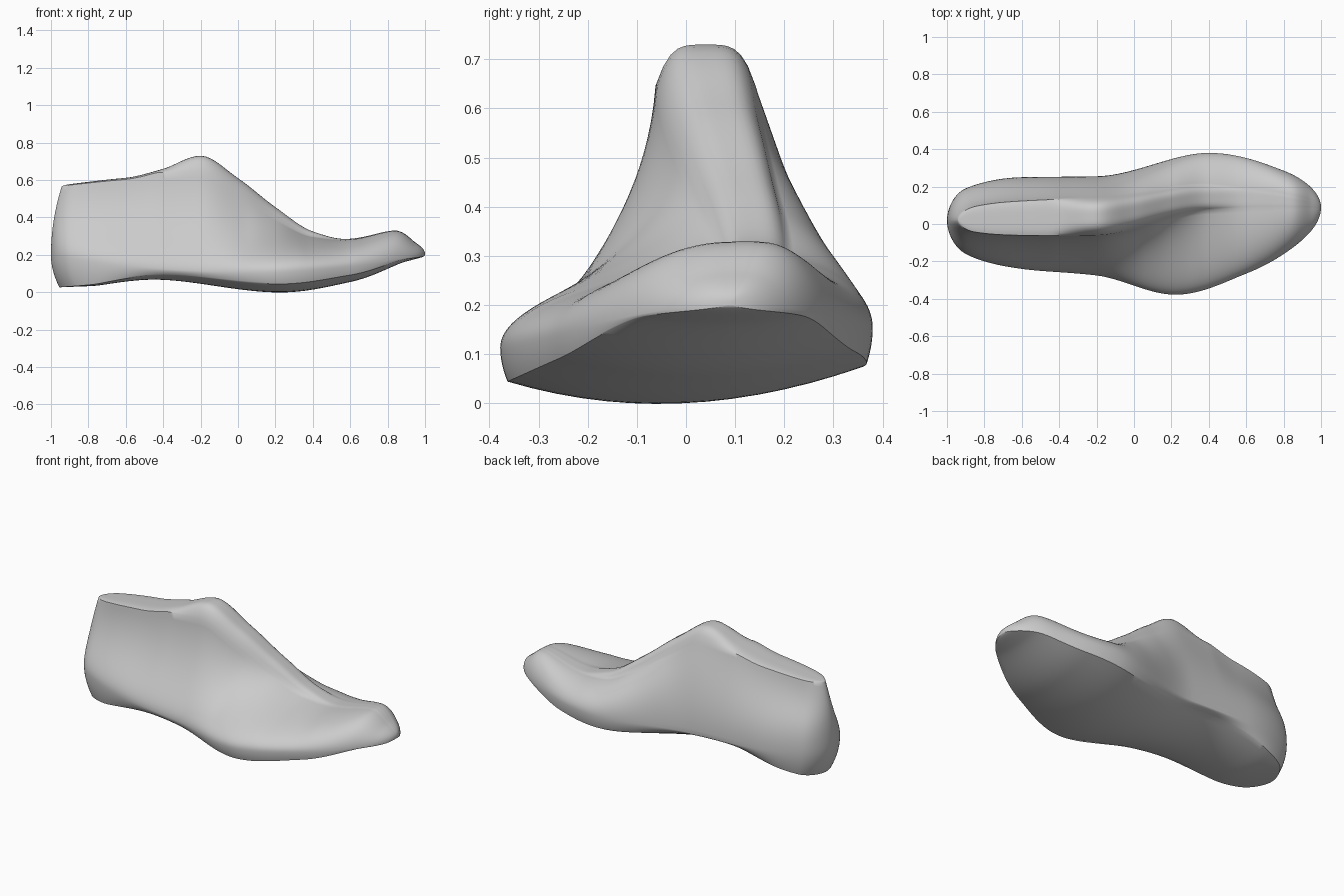
import bpy, bmesh, math

cube = bpy.data.objects.get("Cube")
if cube:
    bpy.data.objects.remove(cube, do_unlink=True)

# Guide curves along the length, each a few (x, value) points
low_outline = [(-1, .02), (-.9, -.16), (-.6, -.24), (-.2, -.275), (.22, -.378), (.6, -.265), (.9, -.085), (1, .09)]
high_outline = [(-1, .02), (-.9, .19), (-.6, .25), (-.2, .255), (.4, .38), (.8, .285), (1, .09)]
top_line = [(-1, .565), (-.6, .612), (-.4, .66), (-.2, .73), (0, .61), (.2, .455), (.4, .325), (.57, .285),
            (.84, .33), (.95, .265), (1, .205)]
bottom_line = [(-1, .025), (-.8, .035), (-.45, .07), (.23, 0), (.6, .055), (.9, .165), (1, .2)]
crest_line = [(-1, .02), (-.2, .04), (.4, .14), (1, .09)]
crest_width = [(-1, 0), (-.9, .068), (-.5, .095), (-.2, .1), (.2, .08), (.6, .05), (1, 0)]
crown_drop = [(-1, .004), (-.45, .01), (-.2, .08), (.1, .07), (.6, .003), (1, 0)]


def clamp(value, low, high):
    return min(max(value, low), high)


def follow(guide, angle):
    """Monotone cubic through a guide; the angular parameter rounds off both ends."""
    points = [(math.acos(-x), v) for x, v in guide]
    secants = [(b[1] - a[1]) / (b[0] - a[0]) for a, b in zip(points, points[1:])]
    slopes = [2 * p * q / (p + q) if p * q > 0 else 0 for p, q in zip(secants, secants[1:])]
    slopes = [secants[0], *slopes, secants[-1]]
    i = max(j for j in range(len(secants)) if points[j][0] <= angle)
    (xa, ya), (xb, yb) = points[i], points[i + 1]
    h = xb - xa
    s = (angle - xa) / h
    r = 1 - s
    ease = s * s * (3 - 2 * s)
    return ya + (yb - ya) * ease + h * s * r * (slopes[i] * r - slopes[i + 1] * s)


def bezier(a, b, c, d, steps):
    """Points of a cubic curve, without its last point."""
    points = []
    for i in range(steps):
        s = i / steps
        r = 1 - s
        points.append([r ** 3 * p + 3 * r * s * (r * q + s * u) + s ** 3 * v
                       for p, q, u, v in zip(a, b, c, d)])
    return points


def flank(rim, wide, edge, steep, bulge):
    """One side wall, from the crest rim over the widest point to the sole edge."""
    span, drop, fall = wide[0] - rim[0], rim[1] - wide[1], wide[1] - edge[1]
    shoulder = (rim[0] + (1 - steep) * span * .6, rim[1] - steep * drop * .7)
    swell = (wide[0], wide[1] + min(drop / 2, bulge))
    tuck = (wide[0], wide[1] - fall * .4)
    turn = ((wide[0] + edge[0]) / 2, edge[1] + fall / 4)
    return bezier(rim, shoulder, swell, wide, 24) + bezier(wide, tuck, turn, edge, 8) + [edge]


def section(angle):
    """Closed cross-section at one station."""
    x = -math.cos(angle)
    taper = 1 - x * x
    low, high = follow(low_outline, angle), follow(high_outline, angle)
    top, bottom = follow(top_line, angle), follow(bottom_line, angle)
    crest, half = follow(crest_line, angle), follow(crest_width, angle)
    crown = follow(crown_drop, angle)
    middle = (low + high) / 2
    reach = (high - low) / 2
    inset = .95 + .04 * x
    arch = .1 * math.exp(-((x + .3) / .3) ** 2)

    low_edge = (middle - reach * inset, bottom + (.04 + .03 * x) * taper)
    high_edge = (middle + reach * (inset - arch), bottom + .078 * taper)
    low_wall = flank((crest - half, top - crown), (low, .2 - .09 * taper), low_edge,
                     clamp(.85 - 1.35 * x, 0, .8), .1)
    high_wall = flank((crest + half, top - crown), (high, .2 - .055 * taper), high_edge,
                      clamp(.3 - .4 * x, 0, .7), .2)

    # Convex sole and rounded crest close the loop
    sag = (low_edge[1] + high_edge[1]) / 2 - bottom
    steps = [i / 14 for i in range(1, 14)]
    sole = [(low_edge[0] + (high_edge[0] - low_edge[0]) * s,
             low_edge[1] + (high_edge[1] - low_edge[1]) * s - 4 * sag * s * (1 - s)) for s in steps]
    dome = [(crest + half * (1 - 2 * s), top - crown * (1 - 2 * s) ** 4) for s in steps]

    # Bow the back of the heel forward above and below its fullest height
    fade = clamp((-.65 - x) / .35, 0, 1)
    fade *= fade * (3 - 2 * fade)
    return [(x + fade * (z - .2) ** 2 * (.43 if z > .2 else 1.5), y, z)
            for y, z in low_wall + sole + high_wall[::-1] + dome]


def close_end(bm, ring):
    """Bridge the two facing walls of an end section with a ladder of faces."""
    wall = 33
    low = ring[:wall]
    high = ring[wall + 13:2 * wall + 13][::-1]
    for j in range(wall - 1):
        bm.faces.new((low[j], low[j + 1], high[j + 1], high[j]))
    bm.faces.new(ring[wall - 1:wall + 14])
    bm.faces.new(ring[2 * wall + 12:] + ring[:1])


# Loft the sections from heel to toe
bm = bmesh.new()
stations = 110
margin = .01
rings = []
for i in range(stations + 1):
    angle = margin + (math.pi - 2 * margin) * i / stations
    rings.append([bm.verts.new(p) for p in section(angle)])
for ring, following in zip(rings, rings[1:]):
    for j in range(len(ring)):
        bm.faces.new((ring[j - 1], ring[j], following[j], following[j - 1]))
close_end(bm, rings[0])
close_end(bm, rings[-1])
bmesh.ops.remove_doubles(bm, verts=bm.verts, dist=.0003)
bmesh.ops.recalc_face_normals(bm, faces=bm.faces)

mesh = bpy.data.meshes.new("shoe_last")
bm.to_mesh(mesh)
bm.free()
last = bpy.data.objects.new("shoe_last", mesh)
bpy.context.collection.objects.link(last)

# Plain grey finish
grey = bpy.data.materials.new("plain_grey")
grey.use_nodes = True
colour = (.6, .6, .6, 1)
grey.diffuse_color = colour
grey.node_tree.nodes["Principled BSDF"].inputs["Base Color"].default_value = colour
mesh.materials.append(grey)

bpy.ops.object.select_all(action="DESELECT")
last.select_set(True)
bpy.context.view_layer.objects.active = last
bpy.ops.object.shade_smooth_by_angle(angle=math.radians(50))
